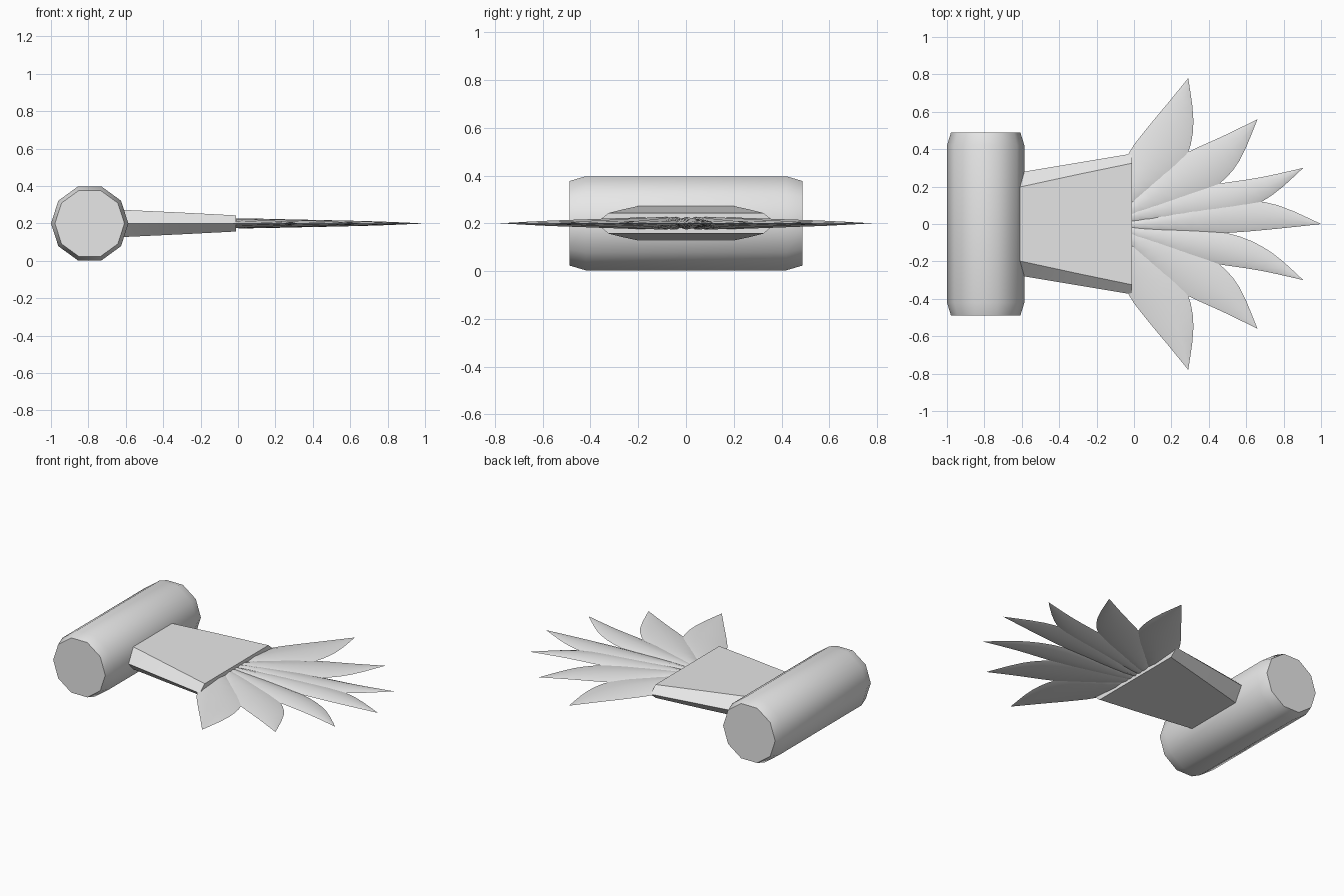
import bpy, bmesh, math

if "Cube" in bpy.data.objects:
    bpy.data.objects.remove(bpy.data.objects["Cube"])

grey = bpy.data.materials.new("light grey")
grey.diffuse_color = (0.8, 0.8, 0.8, 1)
grey.use_nodes = True
grey.node_tree.nodes["Principled BSDF"].inputs["Base Color"].default_value = grey.diffuse_color
MID = 0.2  # height of the centre plane


def finish(name, rings, angle=40):
    """Skin a list of closed rings, cap both ends, shade smooth by angle."""
    bm = bmesh.new()
    loops = [[bm.verts.new(p) for p in ring] for ring in rings]
    n = len(loops[0])
    for a, b in zip(loops, loops[1:]):
        for i in range(n):
            j = (i + 1) % n
            bm.faces.new((a[i], a[j], b[j], b[i]))
    bm.faces.new(loops[0])
    bm.faces.new(loops[-1])
    bmesh.ops.remove_doubles(bm, verts=bm.verts, dist=1e-5)
    bmesh.ops.recalc_face_normals(bm, faces=bm.faces)
    mesh = bpy.data.meshes.new(name)
    bm.to_mesh(mesh)
    bm.free()
    ob = bpy.data.objects.new(name, mesh)
    bpy.context.collection.objects.link(ob)
    mesh.materials.append(grey)
    bpy.ops.object.select_all(action='DESELECT')
    ob.select_set(True)
    bpy.context.view_layer.objects.active = ob
    bpy.ops.object.shade_smooth_by_angle(angle=math.radians(angle))
    return ob


# Ten-sided roller with bevelled ends
def roller_ring(y, r):
    return [(-0.793 + r * math.cos(math.tau * i / 10), y,
             0.2 + r * math.sin(math.tau * i / 10)) for i in range(10)]


finish("roller", [roller_ring(y, r) for y, r in
                  ((-0.488, 0.186), (-0.42, 0.207), (0.42, 0.207), (0.488, 0.186))])


# Flattened six-sided body, widening and thinning away from the roller
def body_ring(x, side, flat, h):
    return [(x, y, MID + z) for y, z in ((side, 0), (flat, h), (-flat, h),
                                         (-side, 0), (-flat, -h), (flat, -h))]


finish("body", [body_ring(-0.75, 0.235, 0.165, 0.08), body_ring(-0.6, 0.278, 0.2, 0.072),
                body_ring(-0.3, 0.328, 0.265, 0.058), body_ring(-0.01, 0.376, 0.325, 0.043)], 30)


# Curved feathers: outer and inner outline points from base to tip
BASE = (-0.17, 0.0)
FEATHERS = {
    "short_feather": ([(-0.13, 0.16), (-0.03, 0.375), (0.06, 0.50), (0.18, 0.645), (0.29, 0.78)],
                      [(0.0, 0.08), (0.18, 0.22), (0.285, 0.37), (0.318, 0.55), (0.29, 0.78)]),
    "middle_feather": ([(0.0, 0.17), (0.15, 0.30), (0.29, 0.385), (0.48, 0.472), (0.66, 0.56)],
                       [(0.06, 0.03), (0.27, 0.10), (0.45, 0.21), (0.565, 0.34), (0.66, 0.56)]),
    "long_feather": ([(0.0, 0.10), (0.22, 0.175), (0.45, 0.215), (0.68, 0.25), (0.905, 0.30)],
                     [(0.06, 0.0), (0.32, 0.02), (0.56, 0.065), (0.74, 0.155), (0.905, 0.30)]),
    "centre_feather": ([(0.06, 0.05), (0.32, 0.11), (0.56, 0.13), (0.77, 0.10), (1.0, 0.0)],
                       [(0.06, -0.05), (0.30, -0.055), (0.54, -0.045), (0.77, -0.025), (1.0, 0.0)]),
}
THICK = (0.022, 0.026, 0.021, 0.016, 0.010, 0.0)


def smooth_points(pts, steps=3):
    """Catmull-Rom resampling of an outline."""
    p = [pts[0]] + pts + [pts[-1]]
    out = []
    for a, b, c, d in zip(p, p[1:], p[2:], p[3:]):
        for k in range(steps):
            t = k / steps
            out.append(tuple(0.5 * (2 * q + (r - o) * t + (2 * o - 5 * q + 4 * r - s) * t * t
                                    + (3 * q - o - 3 * r + s) * t ** 3)
                             for o, q, r, s in zip(a, b, c, d)))
    return out + [pts[-1]]


def feather(name, outer, inner, sign):
    outer = smooth_points([BASE] + outer)
    inner = smooth_points([BASE] + inner)
    thick = smooth_points([(h,) for h in THICK])
    rings = []
    for a, b, (h,) in zip(outer, inner, thick):
        ring = []
        for i in range(8):  # lens-shaped cross-section
            ang = math.tau * i / 8
            f = 0.5 + 0.5 * math.cos(ang)
            z = h * math.copysign(abs(math.sin(ang)) ** 1.6, math.sin(ang))
            ring.append((b[0] + (a[0] - b[0]) * f, sign * (b[1] + (a[1] - b[1]) * f), MID + z))
        rings.append(ring)
    # the ends collapse to points, so trim them to tiny rings
    for k, near in ((0, 1), (-1, -2)):
        rings[k] = [tuple(p + (q - p) * 0.02 for p, q in zip(u, v))
                    for u, v in zip(rings[k], rings[near])]
    finish(name, rings, 50)


for name, (outer, inner) in FEATHERS.items():
    if name == "centre_feather":
        feather(name, outer, inner, 1)
    else:
        feather("left_" + name, outer, inner, 1)
        feather("right_" + name, outer, inner, -1)
